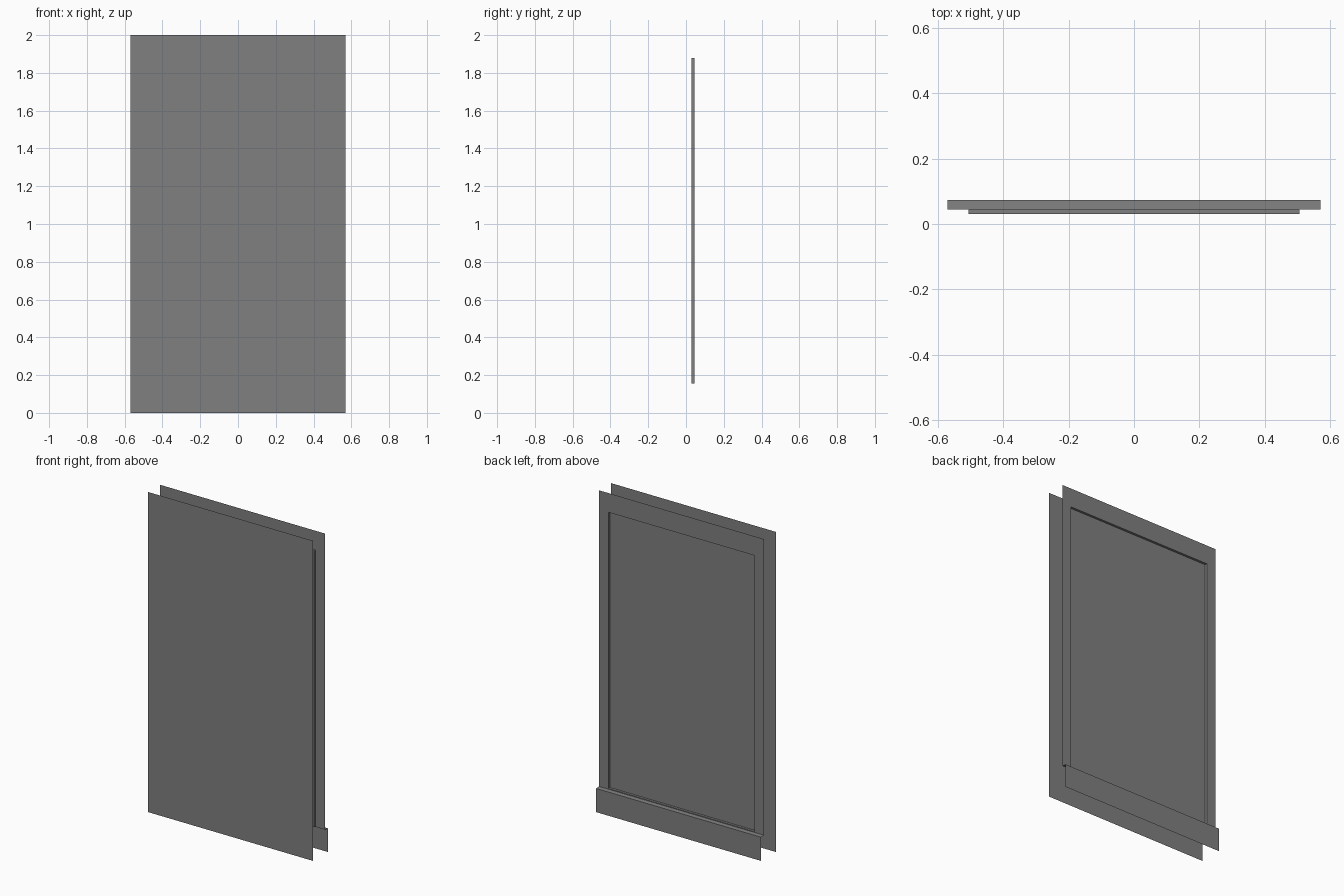
import bpy
import bmesh

cube = bpy.data.objects.get("Cube")
if cube:
    bpy.data.objects.remove(cube, do_unlink=True)

HALF_W, HEIGHT = 0.57, 2.0
OPEN_HALF, OPEN_LOW, OPEN_TOP = 0.505, 0.155, 1.88
SILL_Z = 0.15
BACKING_Y, PANE_Y, FRAME_Y, SILL_Y = -0.073, 0.03, 0.045, 0.073

grey = bpy.data.materials.new("mid_grey")
grey.use_nodes = True
colour = (0.216, 0.216, 0.216, 1.0)
grey.diffuse_color = colour
grey.node_tree.nodes["Principled BSDF"].inputs["Base Color"].default_value = colour


def rectangle(half_w, low, top, y):
    """Corners running anticlockwise when seen from +y."""
    return [(half_w, y, low), (-half_w, y, low), (-half_w, y, top), (half_w, y, top)]


def make_sheet(name, loops, closed=True, fill=False):
    """Thin surface bridging successive point loops, optionally filling the last."""
    bm = bmesh.new()
    rows = [[bm.verts.new(p) for p in loop] for loop in loops]
    for a, b in zip(rows, rows[1:]):
        n = len(a)
        for i in range(n if closed else n - 1):
            j = (i + 1) % n
            bm.faces.new((a[i], a[j], b[j], b[i]))
    if fill:
        bm.faces.new(rows[-1])
    mesh = bpy.data.meshes.new(name)
    bm.to_mesh(mesh)
    bm.free()
    mesh.materials.append(grey)
    obj = bpy.data.objects.new(name, mesh)
    bpy.context.collection.objects.link(obj)
    return obj


opening = rectangle(OPEN_HALF, OPEN_LOW, OPEN_TOP, FRAME_Y)
recess = rectangle(OPEN_HALF, OPEN_LOW, OPEN_TOP, PANE_Y)

# Full-size backing sheet
make_sheet("backing_panel", [rectangle(HALF_W, 0, HEIGHT, BACKING_Y)], fill=True)

# Flat surround with a shallow reveal around the opening
make_sheet("window_frame", [rectangle(HALF_W, SILL_Z, HEIGHT, FRAME_Y), opening, recess])

# Pane at the bottom of the reveal
make_sheet("window_pane", [recess], fill=True)

# Projecting sill: open-ended L profile run across the width
profile = [(SILL_Y, 0), (SILL_Y, SILL_Z - 0.002), (FRAME_Y, SILL_Z)]
make_sheet("window_sill", [[(x, y, z) for x in (HALF_W, -HALF_W)] for y, z in profile],
           closed=False)
